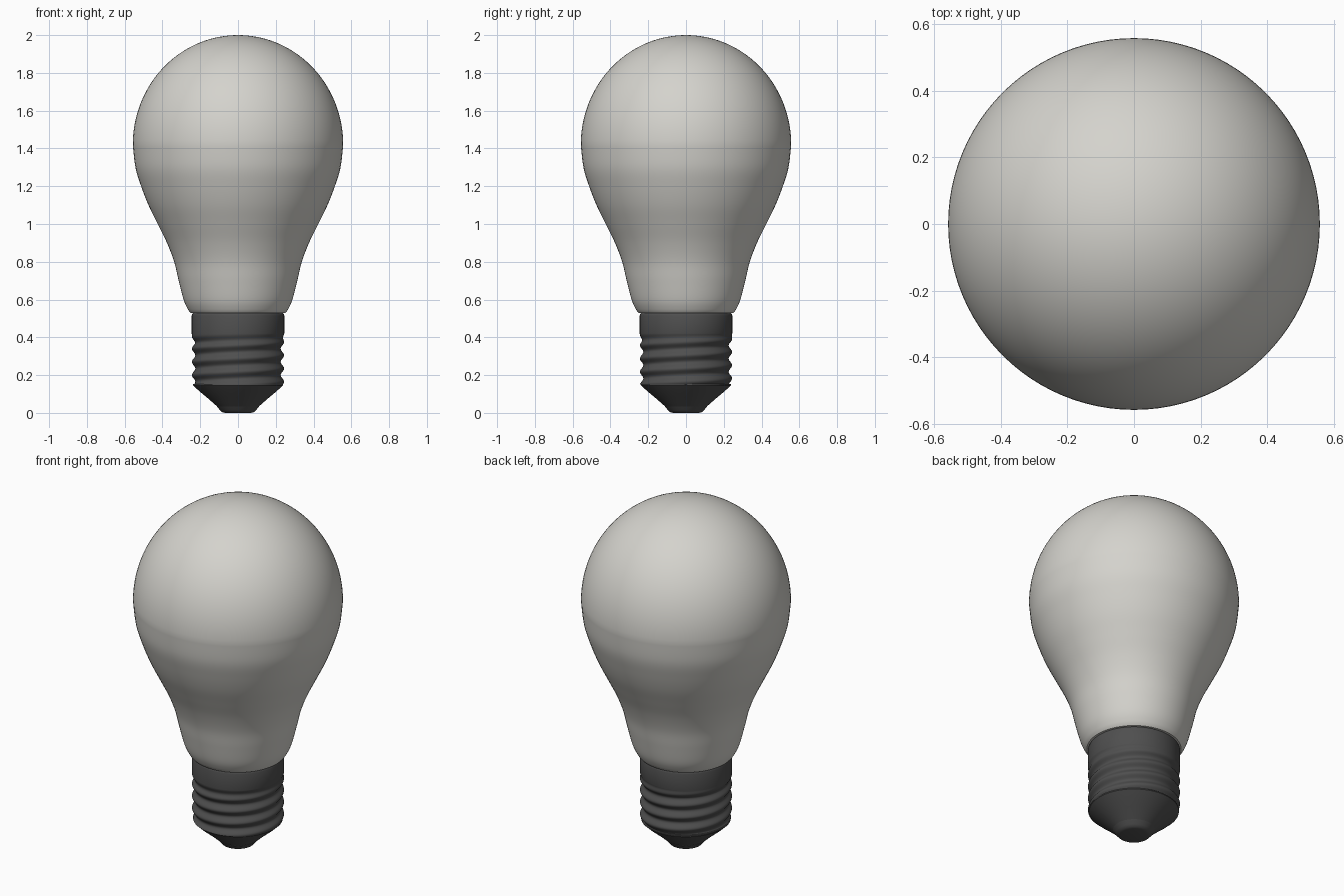
import bpy, math

if "Cube" in bpy.data.objects:
    bpy.data.objects.remove(bpy.data.objects["Cube"])

SEG = 96


def material(name, rgb):
    m = bpy.data.materials.new(name)
    m.diffuse_color = (*rgb, 1)
    m.use_nodes = True
    m.node_tree.nodes["Principled BSDF"].inputs["Base Color"].default_value = m.diffuse_color
    return m


def rings_object(name, rings, mat, angle):
    """Skin a stack of rings; each ring is a function theta -> (radius, z)."""
    verts, faces = [], []
    for ring in rings:
        for i in range(SEG):
            t = 2 * math.pi * i / SEG
            r, z = ring(t)
            verts.append((r * math.cos(t), r * math.sin(t), z))
    for k in range(len(rings) - 1):
        for i in range(SEG):
            j = (i + 1) % SEG
            a, b = k * SEG, (k + 1) * SEG
            faces.append((a + i, a + j, b + j, b + i))
    top = (len(rings) - 1) * SEG
    faces.append(tuple(reversed(range(SEG))))
    faces.append(tuple(range(top, top + SEG)))
    me = bpy.data.meshes.new(name)
    me.from_pydata(verts, [], faces)
    ob = bpy.data.objects.new(name, me)
    bpy.context.collection.objects.link(ob)
    me.materials.append(mat)
    bpy.ops.object.select_all(action='DESELECT')
    ob.select_set(True)
    bpy.context.view_layer.objects.active = ob
    bpy.ops.object.shade_smooth_by_angle(angle=math.radians(angle))
    return ob


def fixed(r, z):
    return lambda t: (r, z)


def smooth_profile(pts, steps=6):
    """Catmull-Rom through the profile points."""
    out = []
    for i in range(len(pts) - 1):
        p = [pts[max(0, min(len(pts) - 1, i + d))] for d in (-1, 0, 1, 2)]
        for s in range(steps):
            u = s / steps
            out.append(tuple(0.5 * (2 * b + (c - a) * u + (2 * a - 5 * b + 4 * c - d) * u * u
                                    + (3 * b - a - 3 * c + d) * u ** 3)
                             for a, b, c, d in zip(*p)))
    return out


glass_mat = material("frosted_white", (0.66, 0.65, 0.61))
dark_mat = material("dark_grey", (0.078, 0.078, 0.078))

# Glass bulb: swept neck below, rounded dome above
neck = smooth_profile([(0.25, 0.528), (0.266, 0.55), (0.288, 0.6), (0.314, 0.7),
                       (0.338, 0.8), (0.376, 0.9), (0.425, 1.0), (0.474, 1.1),
                       (0.513, 1.2), (0.543, 1.3), (0.557, 1.42)])
dome = [(0.557 * math.cos(a), 1.42 + 0.58 * math.sin(a))
        for a in (math.pi / 2 * k / 40 for k in range(40))]
rings_object("glass_bulb", [fixed(r, z) for r, z in neck + dome + [(0.003, 2.0)]],
             glass_mat, 50)

# Screw base: helical thread fading into a plain collar
PITCH, Z0, Z1 = 0.07, 0.15, 0.42


def thread(z):
    def ring(t):
        wave = math.cos(2 * math.pi * (z - 0.165) / PITCH - t)
        fade = min(1, max(0, (Z1 - z) / 0.05))
        return 0.245 + fade * (-0.010 + 0.009 * wave), z
    return ring


rows = [thread(Z0 + (Z1 - Z0) * k / 70) for k in range(71)]
collar = [fixed(0.245, 0.515), fixed(0.242, 0.524), fixed(0.235, 0.53)]
rings_object("screw_base", rows + collar, dark_mat, 50)

# Insulator cone under the thread
rings_object("insulator_cone", [fixed(r, z) for r, z in
                                [(0.10, 0.025), (0.165, 0.082), (0.205, 0.115),
                                 (0.238, 0.146), (0.238, 0.152)]], dark_mat, 30)

# Contact tip
rings_object("contact_tip", [fixed(r, z) for r, z in
                             [(0.07, 0.0), (0.085, 0.004), (0.095, 0.014),
                              (0.112, 0.034), (0.10, 0.04)]], dark_mat, 40)
